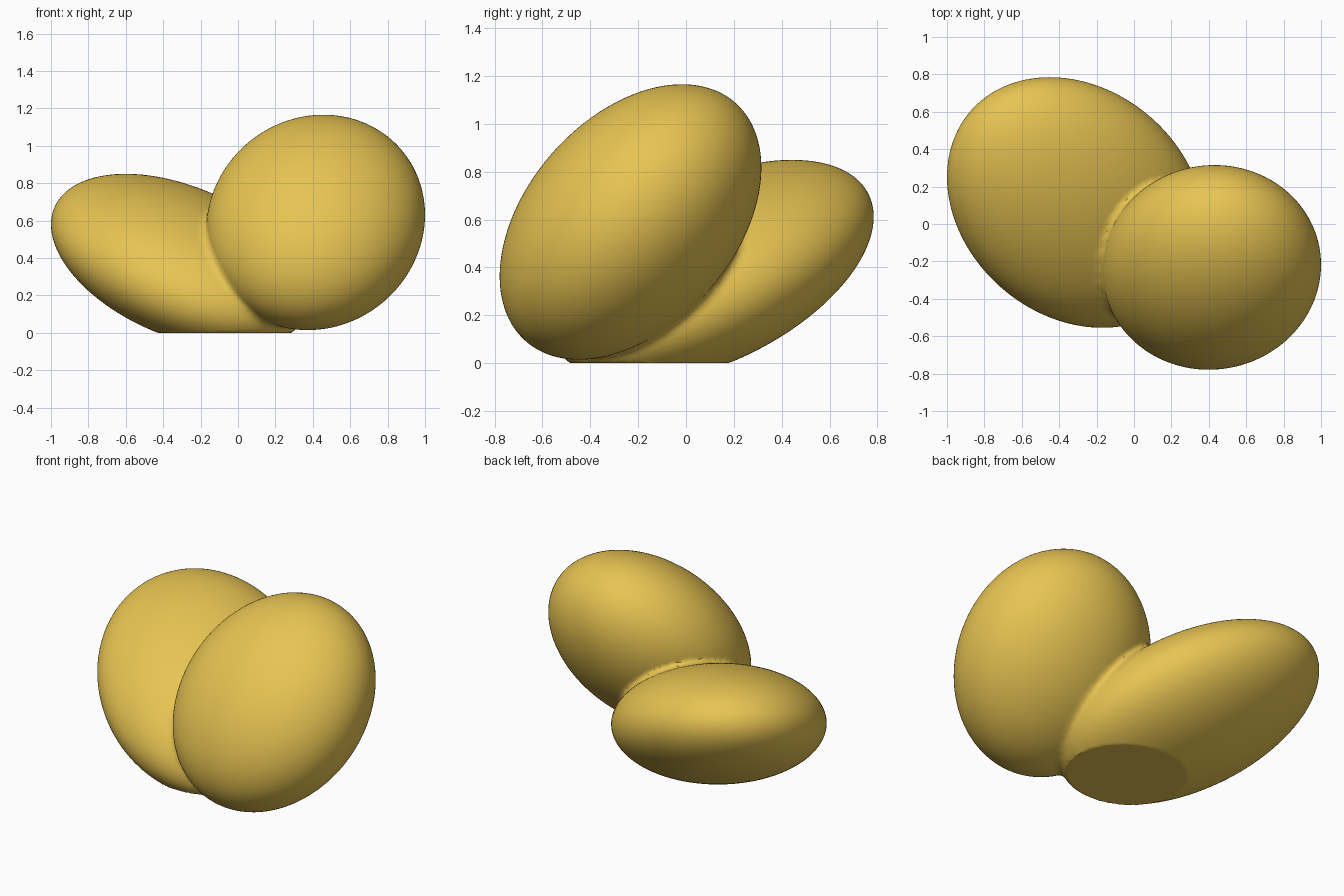
import bpy
import bmesh
from mathutils import Matrix, Vector

if "Cube" in bpy.data.objects:
    bpy.data.objects.remove(bpy.data.objects["Cube"], do_unlink=True)

gold = bpy.data.materials.new("warm gold")
gold.use_nodes = True
COLOUR = (0.80, 0.55, 0.085, 1)
gold.diffuse_color = COLOUR
gold.node_tree.nodes["Principled BSDF"].inputs["Base Color"].default_value = COLOUR


def tilted_lobe(name, centre, rows):
    """Flattened, leaning ellipsoid: a unit sphere scaled and sheared about its centre."""
    shape = Matrix.Translation(centre) @ Matrix(rows).to_4x4()
    bm = bmesh.new()
    bmesh.ops.create_icosphere(bm, subdivisions=6, radius=1, matrix=shape)
    mesh = bpy.data.meshes.new(name)
    obj = bpy.data.objects.new(name, mesh)
    bpy.context.collection.objects.link(obj)
    return obj, bm, shape.inverted()


# Front lobe
front, front_bm, front_inv = tilted_lobe(
    "front_lobe", Vector((0.415, -0.232, 0.59)),
    ((0.585, 0, 0), (0.014, 0.547, 0), (0.041, 0.226, 0.528)))
front_bm.to_mesh(front.data)
front_bm.free()

# Back lobe, cut flat where it rests on the ground
body, body_bm, back_inv = tilted_lobe(
    "joined_lobes", Vector((-0.31, 0.115, 0.383)),
    ((0.69, 0, 0), (-0.136, 0.656, 0), (-0.196, 0.193, 0.377)))
bmesh.ops.bisect_plane(
    body_bm, geom=body_bm.verts[:] + body_bm.edges[:] + body_bm.faces[:],
    plane_co=(0, 0, 0), plane_no=(0, 0, -1), clear_outer=True)
bmesh.ops.holes_fill(body_bm, edges=[e for e in body_bm.edges if e.is_boundary])
body_bm.to_mesh(body.data)
body_bm.free()

# Join both lobes into one even skin
union = body.modifiers.new("union", "BOOLEAN")
union.operation = "UNION"
union.object = front
union.solver = "EXACT"
skin = body.modifiers.new("skin", "REMESH")
skin.mode = "VOXEL"
skin.voxel_size = 0.014
bpy.context.view_layer.objects.active = body
for modifier in (union.name, skin.name):
    bpy.ops.object.modifier_apply(modifier=modifier)
bpy.data.objects.remove(front, do_unlink=True)

# Soften the crease between the lobes and level the base
bm = bmesh.new()
bm.from_mesh(body.data)
crease = [v for v in bm.verts if v.co.z > 0.015
          and abs((front_inv @ v.co).length - 1) < 0.07
          and abs((back_inv @ v.co).length - 1) < 0.07]
for _ in range(12):
    bmesh.ops.smooth_vert(bm, verts=crease, factor=0.5,
                          use_axis_x=True, use_axis_y=True, use_axis_z=True)
for v in bm.verts:
    if v.co.z < 0.004:
        v.co.z = 0
bm.to_mesh(body.data)
bm.free()

body.data.materials.clear()
body.data.materials.append(gold)
for face in body.data.polygons:
    face.material_index = 0
body.select_set(True)
bpy.ops.object.shade_smooth_by_angle(angle=0.6)
